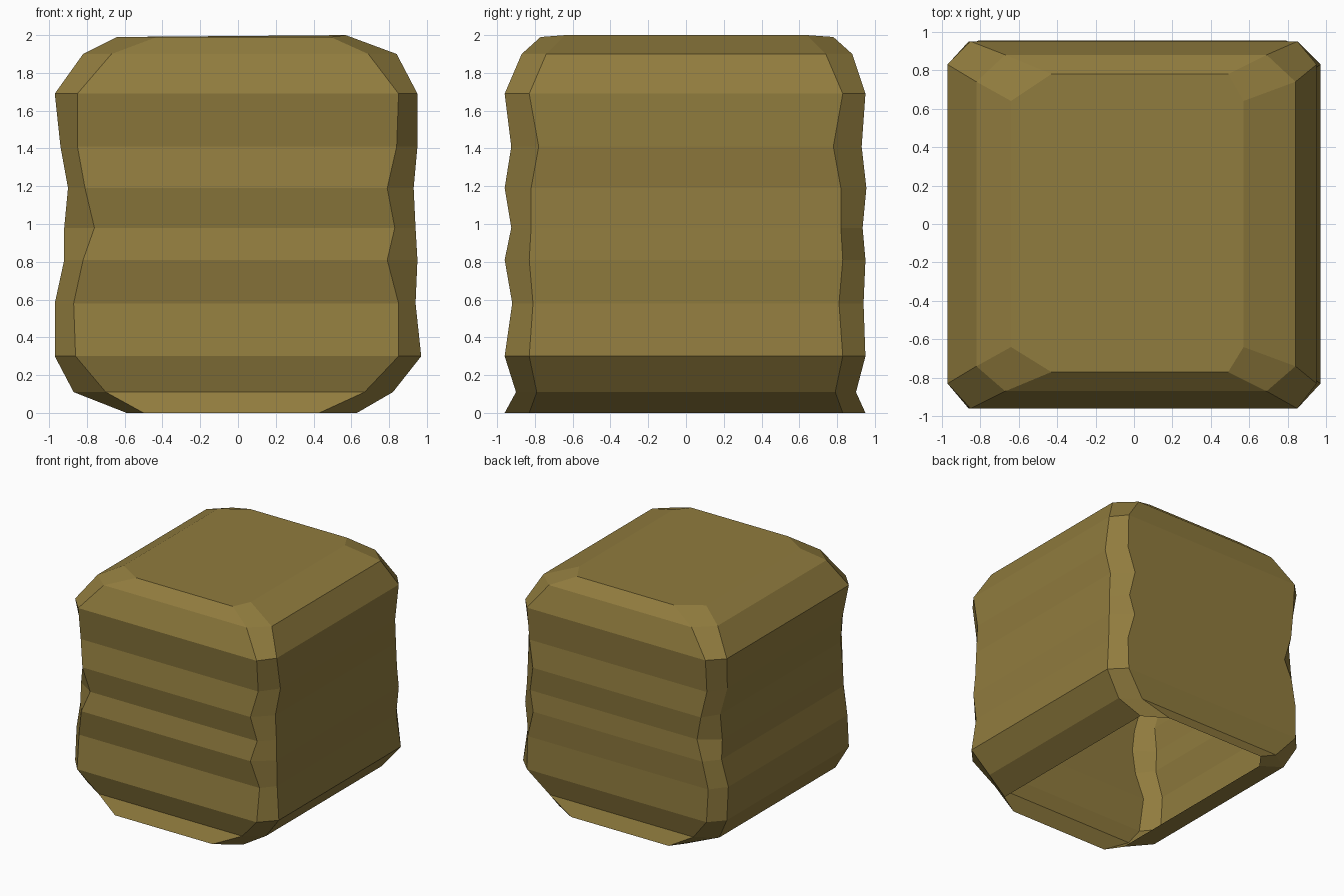
import bpy, bmesh

# Chamfered-rectangle cross-sections, bottom to top:
# z, side x (left, right), front-face x (left, right), y (front, back), side-face half depth
SECTIONS = [
    (0.00, -0.59, 0.63, -0.50, 0.43, -0.96, 0.95, 0.83),
    (0.11, -0.87, 0.82, -0.70, 0.67, -0.90, 0.90, 0.79),
    (0.30, -0.97, 0.97, -0.86, 0.85, -0.96, 0.95, 0.83),
    (0.58, -0.97, 0.94, -0.87, 0.85, -0.92, 0.94, 0.81),
    (0.81, -0.92, 0.95, -0.82, 0.79, -0.96, 0.95, 0.83),
    (0.98, -0.92, 0.94, -0.76, 0.83, -0.925, 0.935, 0.82),
    (1.19, -0.90, 0.93, -0.81, 0.79, -0.96, 0.955, 0.82),
    (1.41, -0.94, 0.95, -0.85, 0.84, -0.925, 0.93, 0.78),
    (1.69, -0.97, 0.95, -0.85, 0.85, -0.96, 0.95, 0.83),
    (1.90, -0.82, 0.84, -0.67, 0.69, -0.87, 0.88, 0.74),
    (1.99, -0.64, 0.57, -0.43, 0.49, -0.77, 0.78, 0.64),
]


def ring(bm, z, xl, xr, fl, fr, yf, yb, s):
    outline = [(fl, yf), (fr, yf), (xr, -s), (xr, s),
               (fr, yb), (fl, yb), (xl, s), (xl, -s)]
    return [bm.verts.new((x, y, z)) for x, y in outline]


# Rippled bale shell: lofted sides, closed top, open underside
bm = bmesh.new()
rings = [ring(bm, *sec) for sec in SECTIONS]
for low, high in zip(rings, rings[1:]):
    for i in range(8):
        j = (i + 1) % 8
        bm.faces.new((low[i], low[j], high[j], high[i]))
bm.faces.new(rings[-1])

# Slight rise of the top towards the back right
rings[-1][3].co.z = 2.0
rings[-1][2].co.z = 2.0

mesh = bpy.data.meshes.new("bale_shell")
bm.to_mesh(mesh)
bm.free()
bale = bpy.data.objects.new("bale_shell", mesh)
bpy.context.collection.objects.link(bale)

# Straw brown colour
straw = bpy.data.materials.new("straw_brown")
straw.diffuse_color = (0.28, 0.20, 0.048, 1)
mesh.materials.append(straw)
